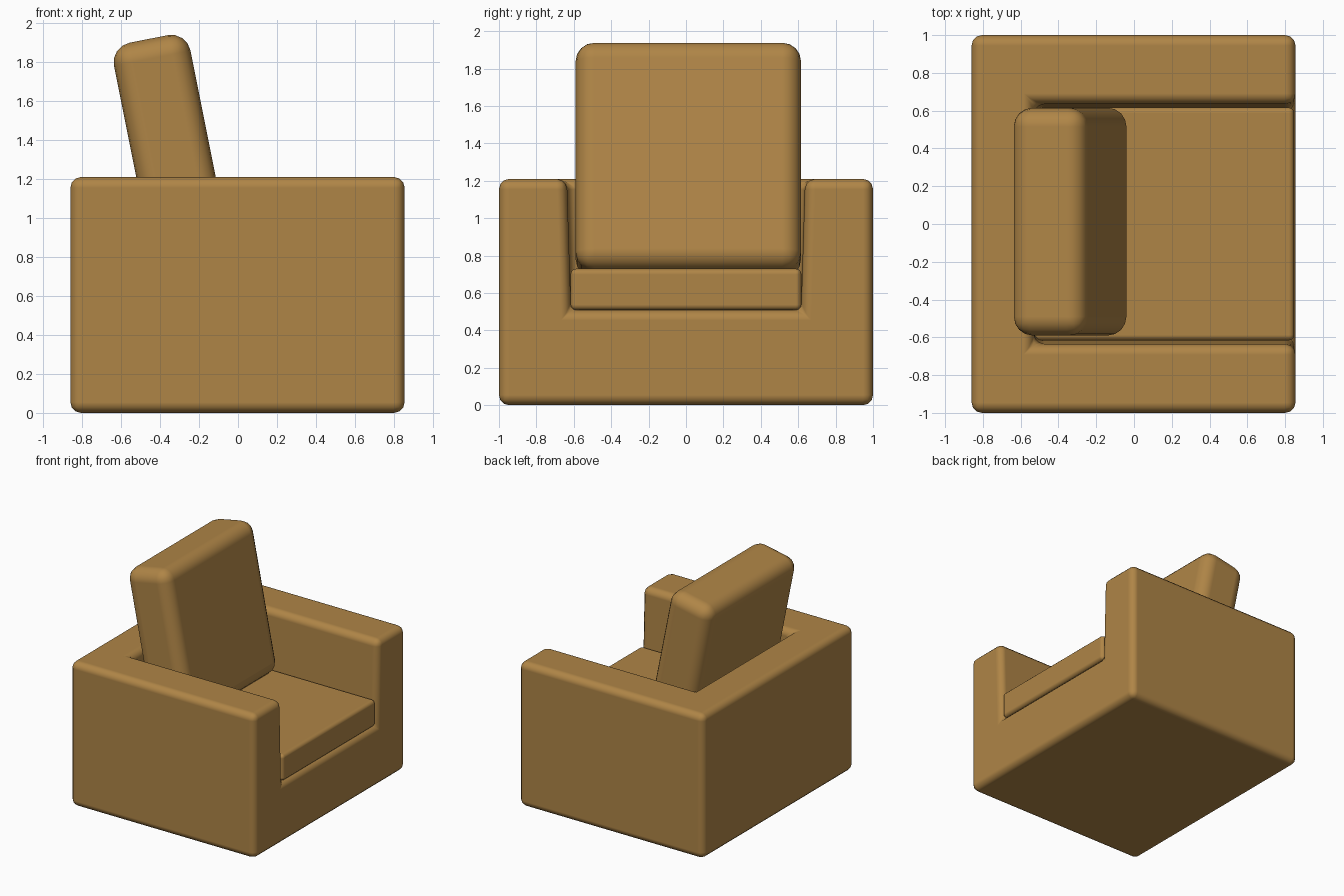
import bpy
import math
from mathutils import Vector

start = bpy.data.objects.get("Cube")
if start:
    bpy.data.objects.remove(start, do_unlink=True)

# One upholstery colour
fabric = bpy.data.materials.new("tan upholstery")
colour = (0.43, 0.235, 0.062, 1)
fabric.diffuse_color = colour
fabric.use_nodes = True
fabric.node_tree.nodes["Principled BSDF"].inputs["Base Color"].default_value = colour


def box(name, low, high, tilt=0):
    """Smooth shaded box between two corners, tilted about its own y axis."""
    low, high = Vector(low), Vector(high)
    bpy.ops.mesh.primitive_cube_add(size=1, location=(low + high) / 2)
    obj = bpy.context.object
    obj.name = obj.data.name = name
    for vert in obj.data.vertices:
        vert.co *= high - low
    obj.rotation_euler.y = math.radians(tilt)
    obj.data.materials.append(fabric)
    bpy.ops.object.shade_smooth()
    return obj


def round_edges(obj, radius, segments):
    bevel = obj.modifiers.new("rounded edges", 'BEVEL')
    bevel.width = radius
    bevel.segments = segments
    bevel.limit_method = 'ANGLE'
    bevel.harden_normals = True


# Body: one block with the seat well cut out of the top and front
body = box("armchair_body", (-0.86, -1, 0), (0.855, 1, 1.21))
well = box("seat_well_cutter", (-0.53, -0.615, 0.51), (1.2, 0.615, 1.5))
for vert in well.data.vertices:
    if vert.co.z > 0:
        vert.co.y *= 1.05  # arms lean slightly outwards
well.hide_render = True
well.display_type = 'WIRE'

cut = body.modifiers.new("seat well", 'BOOLEAN')
cut.operation = 'DIFFERENCE'
cut.solver = 'EXACT'
cut.object = well
round_edges(body, 0.055, 3)

# Bake the cut, then drop the helper
bpy.context.view_layer.objects.active = body
bpy.ops.object.modifier_apply(modifier=cut.name)
bpy.data.objects.remove(well, do_unlink=True)

# Seat cushion fills the well, flush with the front
seat = box("seat_cushion", (-0.53, -0.617, 0.508), (0.848, 0.617, 0.73))
round_edges(seat, 0.03, 3)

# Back cushion leans against the rear wall
back = box("back_cushion", (-0.538, -0.59, 0.69), (-0.138, 0.615, 1.93), tilt=-11.3)
round_edges(back, 0.1, 4)
